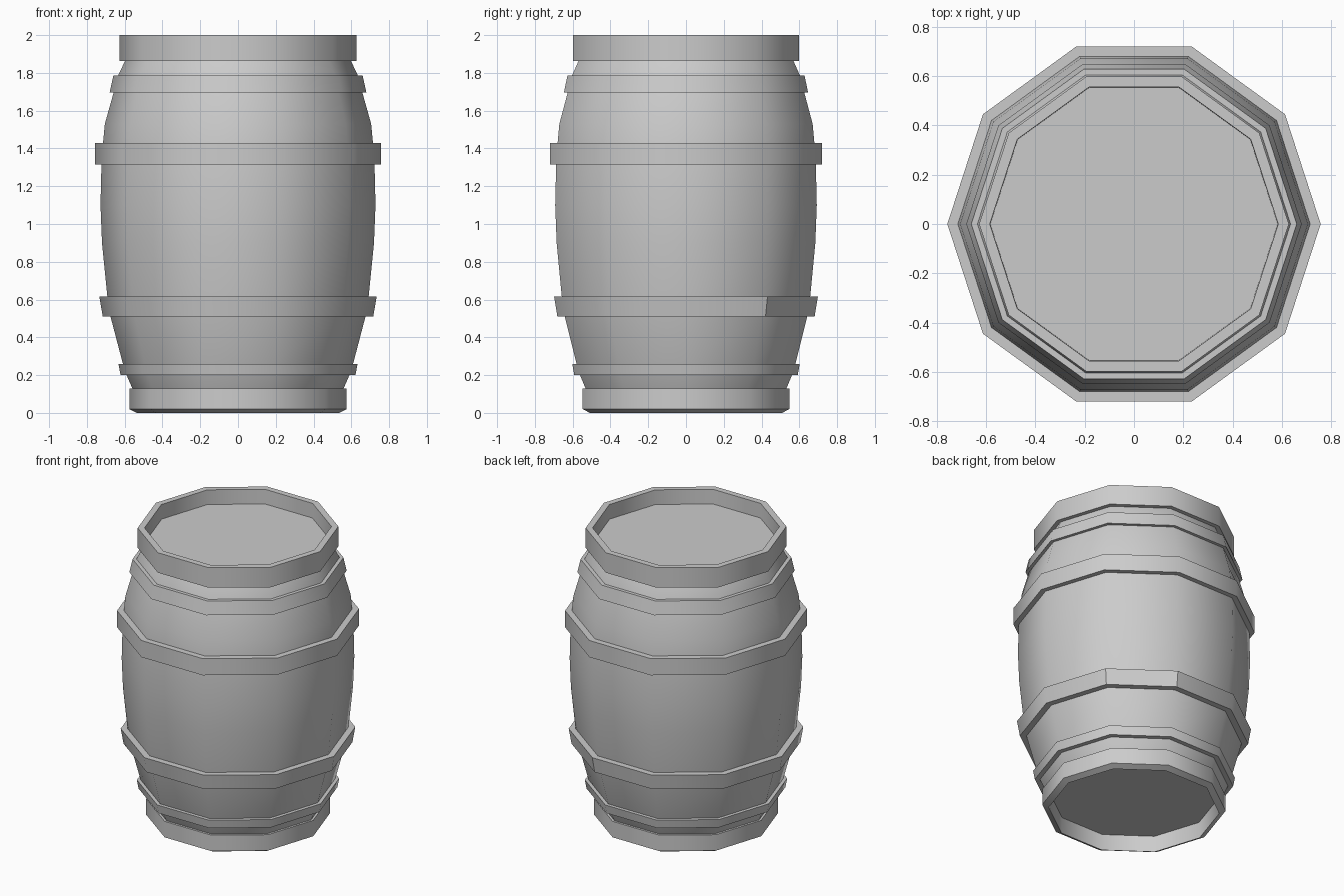
import bpy
import bmesh
import math

if "Cube" in bpy.data.objects:
    bpy.data.objects.remove(bpy.data.objects["Cube"])

SIDES = 10


def lathe(name, profile, closed=False, cap=None):
    """Sweep (radius, z) points around z with ten sides; optionally close the section or cap an end."""
    bm = bmesh.new()
    rings = []
    for r, z in profile:
        rings.append([bm.verts.new((r * math.cos(math.tau * i / SIDES),
                                    r * math.sin(math.tau * i / SIDES), z))
                      for i in range(SIDES)])
    pairs = list(zip(rings, rings[1:]))
    if closed:
        pairs.append((rings[-1], rings[0]))
    for a, b in pairs:
        for i in range(SIDES):
            j = (i + 1) % SIDES
            bm.faces.new((a[i], a[j], b[j], b[i]))
    if cap == "up":
        bm.faces.new(rings[-1])
    elif cap == "down":
        bm.faces.new(rings[0][::-1])
    me = bpy.data.meshes.new(name)
    bm.to_mesh(me)
    bm.free()
    ob = bpy.data.objects.new(name, me)
    bpy.context.collection.objects.link(ob)
    bpy.ops.object.select_all(action='DESELECT')
    ob.select_set(True)
    bpy.context.view_layer.objects.active = ob
    bpy.ops.object.shade_smooth_by_angle(angle=math.radians(40))
    return ob


def hoop(name, z0, r0, z1, r1, depth=0.06):
    """Metal band with a four-sided section sunk into the staves."""
    return lathe(name, [(r0, z0), (r1, z1), (r1 - depth, z1), (r0 - depth, z0)], closed=True)


# Bulging stave wall
lathe("staves", [(0.555, 0.12), (0.59, 0.20), (0.612, 0.27), (0.675, 0.51),
                 (0.692, 0.62), (0.72, 0.90), (0.728, 1.10), (0.722, 1.35),
                 (0.705, 1.53), (0.66, 1.69), (0.635, 1.785), (0.595, 1.87)])

# Hoops
hoop("bottom_hoop", 0.20, 0.622, 0.26, 0.633)
lower = hoop("lower_hoop", 0.51, 0.716, 0.615, 0.734)
hoop("upper_hoop", 1.315, 0.757, 1.43, 0.757)
hoop("top_hoop", 1.695, 0.68, 1.785, 0.66)

# Flat joint plate on the lower hoop, towards the back right
lower.data.polygons[1].use_smooth = False

# End rims
lathe("top_rim", [(0.628, 1.862), (0.628, 2.0), (0.585, 2.0), (0.582, 1.862)], closed=True)
lathe("bottom_rim", [(0.535, 0.0), (0.575, 0.02), (0.575, 0.13), (0.53, 0.13)], closed=True)

# Recessed end boards
lathe("lid", [(0.59, 1.87), (0.59, 1.90)], cap="up")
lathe("base_board", [(0.54, 0.11), (0.54, 0.13)], cap="down")
